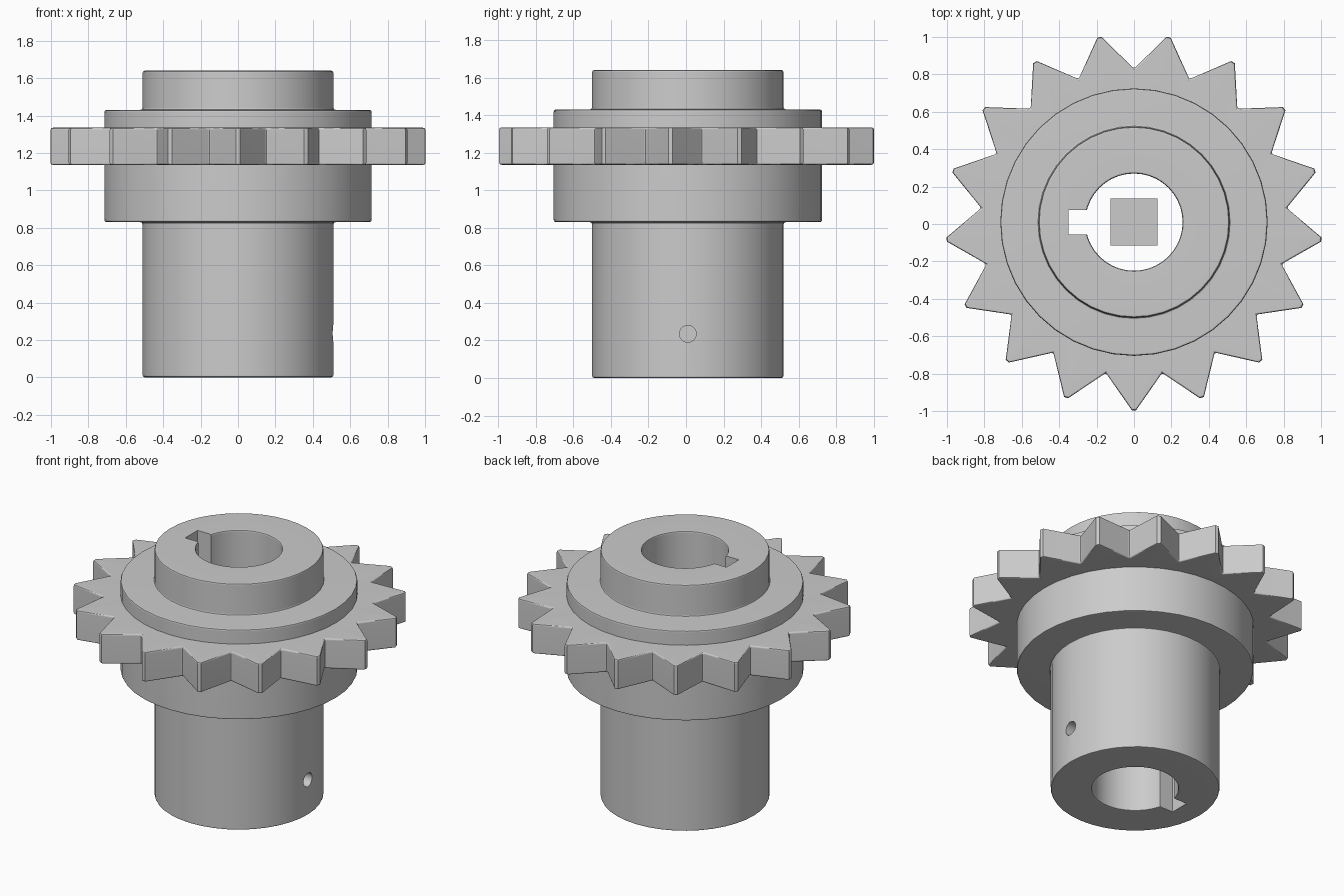
import bpy, bmesh, math
from mathutils import Matrix

cube = bpy.data.objects.get("Cube")
if cube:
    bpy.data.objects.remove(cube, do_unlink=True)

CY = 0.01          # axis of the part in y
TEETH = 17
SIDES = 40

steel = bpy.data.materials.new("grey steel")
steel.use_nodes = True
GREY = (0.6, 0.6, 0.6, 1)
steel.diffuse_color = GREY
steel.node_tree.nodes["Principled BSDF"].inputs["Base Color"].default_value = GREY


def finish(name, bm):
    """Turn a bmesh into a scene object placed on the part's axis."""
    bmesh.ops.recalc_face_normals(bm, faces=bm.faces)
    mesh = bpy.data.meshes.new(name)
    bm.to_mesh(mesh)
    bm.free()
    mesh.materials.append(steel)
    ob = bpy.data.objects.new(name, mesh)
    ob.location.y = CY
    bpy.context.collection.objects.link(ob)
    return ob


def add_bevel(ob, width, angle):
    mod = ob.modifiers.new("soft edges", "BEVEL")
    mod.width, mod.segments = width, 2
    mod.limit_method, mod.angle_limit = "ANGLE", math.radians(angle)


def cut(ob, cutter):
    mod = ob.modifiers.new("cut", "BOOLEAN")
    mod.operation, mod.solver, mod.object = "DIFFERENCE", "EXACT", cutter
    cutter.hide_render = True
    cutter.hide_set(True)


def bake_and_smooth(ob):
    """Apply the modifiers, then smooth with sharp edges kept."""
    bpy.ops.object.select_all(action="DESELECT")
    ob.select_set(True)
    bpy.context.view_layer.objects.active = ob
    for mod in list(ob.modifiers):
        bpy.ops.object.modifier_apply(modifier=mod.name)
    bpy.ops.object.shade_smooth_by_angle(angle=math.radians(35))
    weighted = ob.modifiers.new("flat face normals", "WEIGHTED_NORMAL")
    weighted.keep_sharp = True


# Hub with flange and bore: a closed profile spun round the axis
profile = [(0.26, 0), (0.51, 0), (0.51, 0.83), (0.715, 0.83),
           (0.715, 1.43), (0.51, 1.43), (0.51, 1.64), (0.26, 1.64)]
bm = bmesh.new()
ring = [bm.verts.new((r, 0, z)) for r, z in profile]
edges = [bm.edges.new((v, ring[i - 1])) for i, v in enumerate(ring)]
bmesh.ops.spin(bm, geom=ring + edges, cent=(0, 0, 0), axis=(0, 0, 1),
               angle=math.tau, steps=SIDES, use_merge=True)
bmesh.ops.remove_doubles(bm, verts=bm.verts, dist=1e-4)
hub = finish("flanged_hub", bm)
add_bevel(hub, 0.012, 40)

# Keyway slot along the whole bore
bm = bmesh.new()
bmesh.ops.create_cube(bm, size=1, matrix=Matrix.Translation((-0.25, 0, 0.82))
                      @ Matrix.Diagonal((0.2, 0.13, 2, 1)))
keyway = finish("keyway_cutter", bm)

# Set screw hole through one wall
bm = bmesh.new()
bmesh.ops.create_cone(bm, cap_ends=True, segments=24, radius1=0.045, radius2=0.045,
                      depth=0.5, matrix=Matrix.Translation((0.4, 0, 0.235))
                      @ Matrix.Rotation(math.pi / 2, 4, "Y"))
hole = finish("screw_hole_cutter", bm)
cut(hub, keyway)
cut(hub, hole)
bake_and_smooth(hub)
for cutter in (keyway, hole):
    bpy.data.objects.remove(cutter, do_unlink=True)

# Toothed ring: blunt tip and valley repeated, joined to an inner circle
bm = bmesh.new()
pitch = math.tau / TEETH
outer, inner = [], []
for t in range(TEETH):
    for turn, radius in ((-0.03, 1.006), (0.03, 1.006), (0.5, 0.82)):
        a = -math.pi / 2 + (t + turn) * pitch
        outer.append(bm.verts.new((radius * math.cos(a), radius * math.sin(a), 1.135)))
        inner.append(bm.verts.new((0.6 * math.cos(a), 0.6 * math.sin(a), 1.135)))
faces = [bm.faces.new((inner[i - 1], outer[i - 1], outer[i], inner[i]))
         for i in range(len(outer))]
top = bmesh.ops.extrude_face_region(bm, geom=faces, use_keep_orig=True)["geom"]
bmesh.ops.translate(bm, vec=(0, 0, 0.2),
                    verts=[g for g in top if isinstance(g, bmesh.types.BMVert)])
teeth = finish("toothed_ring", bm)
add_bevel(teeth, 0.012, 60)
bake_and_smooth(teeth)

# Small square plate inside the bore
bm = bmesh.new()
bmesh.ops.create_grid(bm, x_segments=1, y_segments=1, size=0.125,
                      matrix=Matrix.Translation((0, 0, 0.82)))
finish("bore_plate", bm)
